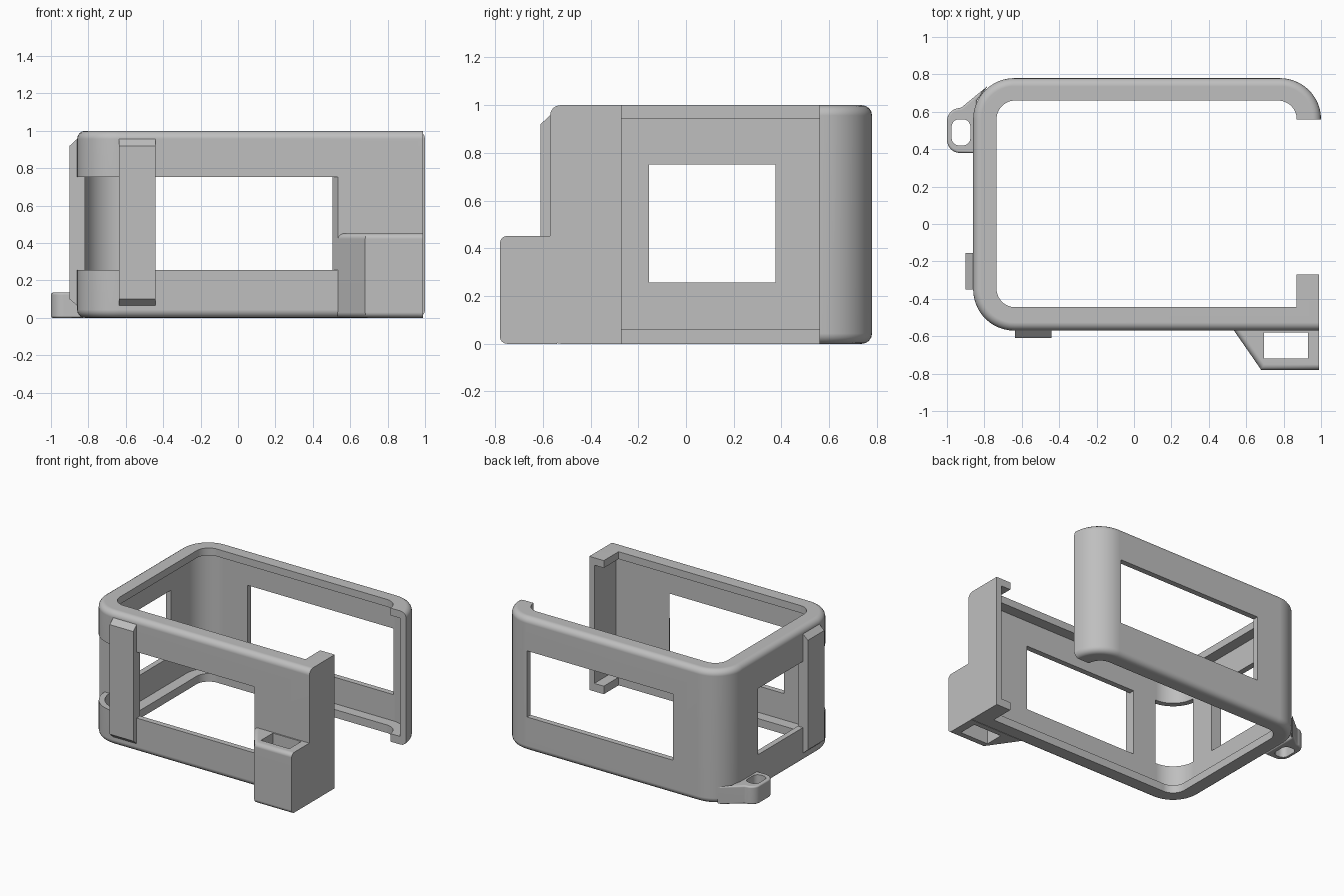
import bpy, bmesh, math

cube = bpy.data.objects.get("Cube")
if cube:
    bpy.data.objects.remove(cube, do_unlink=True)

grey = bpy.data.materials.new("plain grey")
grey.use_nodes = True
grey.diffuse_color = (0.52, 0.52, 0.52, 1)
grey.node_tree.nodes["Principled BSDF"].inputs["Base Color"].default_value = grey.diffuse_color


def arc(cx, cy, r, start, steps=12):
    """Quarter circle running anticlockwise from the start angle."""
    angles = [math.radians(start + 90 * i / steps) for i in range(steps + 1)]
    return [(cx + r * math.cos(a), cy + r * math.sin(a)) for a in angles]


def rounded(x0, x1, y0, y1, r, square_front_right=False):
    """Rounded rectangle, optionally with a square front right corner."""
    first = [(x1, y0)] if square_front_right else arc(x1 - r, y0 + r, r, 270)
    return (first + arc(x1 - r, y1 - r, r, 0)
            + arc(x0 + r, y1 - r, r, 90) + arc(x0 + r, y0 + r, r, 180))


def rect(x0, x1, y0, y1):
    return [(x0, y0), (x1, y0), (x1, y1), (x0, y1)]


def prism(name, outline, z0, z1, bevel=0.0, keep_edge=lambda a, b: False):
    """Extrude an outline upward; round its rims except where keep_edge is true."""
    bm = bmesh.new()
    base = bm.faces.new([bm.verts.new((x, y, z0)) for x, y in outline])
    top = bmesh.ops.extrude_face_region(bm, geom=[base])["geom"]
    bmesh.ops.translate(bm, vec=(0, 0, z1 - z0),
                        verts=[g for g in top if isinstance(g, bmesh.types.BMVert)])
    bmesh.ops.recalc_face_normals(bm, faces=bm.faces)
    if bevel:
        rims = [e for e in bm.edges
                if abs(e.verts[0].co.z - e.verts[1].co.z) < 1e-5
                and not keep_edge(e.verts[0].co, e.verts[1].co)]
        bmesh.ops.bevel(bm, geom=rims, offset=bevel, segments=4, profile=0.5,
                        affect='EDGES', clamp_overlap=True)
    mesh = bpy.data.meshes.new(name)
    bm.to_mesh(mesh)
    bm.free()
    mesh.materials.append(grey)
    obj = bpy.data.objects.new(name, mesh)
    bpy.context.collection.objects.link(obj)
    return obj


def activate(obj):
    bpy.ops.object.select_all(action='DESELECT')
    obj.select_set(True)
    bpy.context.view_layer.objects.active = obj


def cut(obj, outline, z0, z1):
    cutter = prism("cutter", outline, z0, z1)
    mod = obj.modifiers.new("cut", 'BOOLEAN')
    mod.operation = 'DIFFERENCE'
    mod.solver = 'EXACT'
    mod.object = cutter
    activate(obj)
    bpy.ops.object.modifier_apply(modifier=mod.name)
    bpy.data.objects.remove(cutter, do_unlink=True)


def finish(obj):
    activate(obj)
    bpy.ops.object.shade_smooth_by_angle(angle=math.radians(32))
    mod = obj.modifiers.new("even shading", 'WEIGHTED_NORMAL')
    mod.keep_sharp = True


# Outer shell with rounded rims; the right end stays square
shell = [(0.99, -0.57), (0.99, -0.2), (1, -0.1)] + rounded(-0.86, 1, -0.57, 0.78, 0.22, True)[1:]
frame = prism("frame", shell, 0, 1, 0.05,
              lambda a, b: min(a.x, b.x) > 0.985 and max(a.y, b.y) < 0.57)

# Hollow inside, with lips left around the top and bottom
cut(frame, rounded(-0.818, 0.948, -0.528, 0.738, 0.178, True), 0.06, 0.945)
cut(frame, rounded(-0.735, 0.87, -0.445, 0.66, 0.1, True), -0.1, 1.1)

# Open right end
cut(frame, rect(0.7, 1.2, -0.27, 0.56), -0.1, 1.1)

# Windows: front with a slanted jamb, front corner, left side, back
W0, W1 = 0.257, 0.752
cut(frame, [(-0.44, -0.65), (0.59, -0.65), (0.487, -0.5), (-0.44, -0.5)], W0, W1)
cut(frame, rect(-1, -0.635, -0.7, -0.35), W0, W1)
cut(frame, rect(-1, -0.78, -0.155, 0.375), W0, W1)
cut(frame, rect(-0.44, 0.77, 0.7, 0.9), W0, W1)
finish(frame)

# Socket block on the front right, with a through slot
block = prism("socket_block",
              [(0.514, -0.54), (0.68, -0.78), (0.99, -0.78), (0.99, -0.54)], 0, 0.452, 0.03,
              lambda a, b: min(a.x, b.x) > 0.98 or max(a.y, b.y) > -0.55 > max(a.y, b.y) - 0.02
              and min(a.y, b.y) > -0.55)
cut(block, rect(0.695, 0.93, -0.72, -0.58), -0.1, 0.6)
finish(block)

# Strap loop at the back left
loop_shape = (arc(-0.93, 0.45, 0.07, 180) + [(-0.84, 0.38), (-0.84, 0.66), (-0.78, 0.74)]
              + [(-0.92, 0.625)] + arc(-0.93, 0.55, 0.07, 90))
loop = prism("strap_loop", loop_shape, 0, 0.135, 0.015)
cut(loop, rounded(-0.975, -0.875, 0.42, 0.56, 0.04), -0.1, 0.3)
finish(loop)


def bar(name, place):
    """Raised upright with chamfered ends; place maps (along, out) to x, y."""
    bm = bmesh.new()
    profile = [(-0.01, 0.065), (0, 0.065), (0.04, 0.1), (0.04, 0.92), (0, 0.957), (-0.01, 0.957)]
    sides = [[bm.verts.new((*place(along, out), z)) for out, z in profile] for along in (0, 1)]
    for side in sides:
        bm.faces.new(side)
    for i in range(len(profile)):
        j = (i + 1) % len(profile)
        bm.faces.new((sides[0][i], sides[0][j], sides[1][j], sides[1][i]))
    bmesh.ops.recalc_face_normals(bm, faces=bm.faces)
    mesh = bpy.data.meshes.new(name)
    bm.to_mesh(mesh)
    bm.free()
    mesh.materials.append(grey)
    bpy.context.collection.objects.link(bpy.data.objects.new(name, mesh))


# Raised uprights either side of the corner opening
bar("front_bar", lambda along, out: (-0.635 + 0.195 * along, -0.57 - out))
bar("side_bar", lambda along, out: (-0.86 - out, -0.35 + 0.195 * along))
